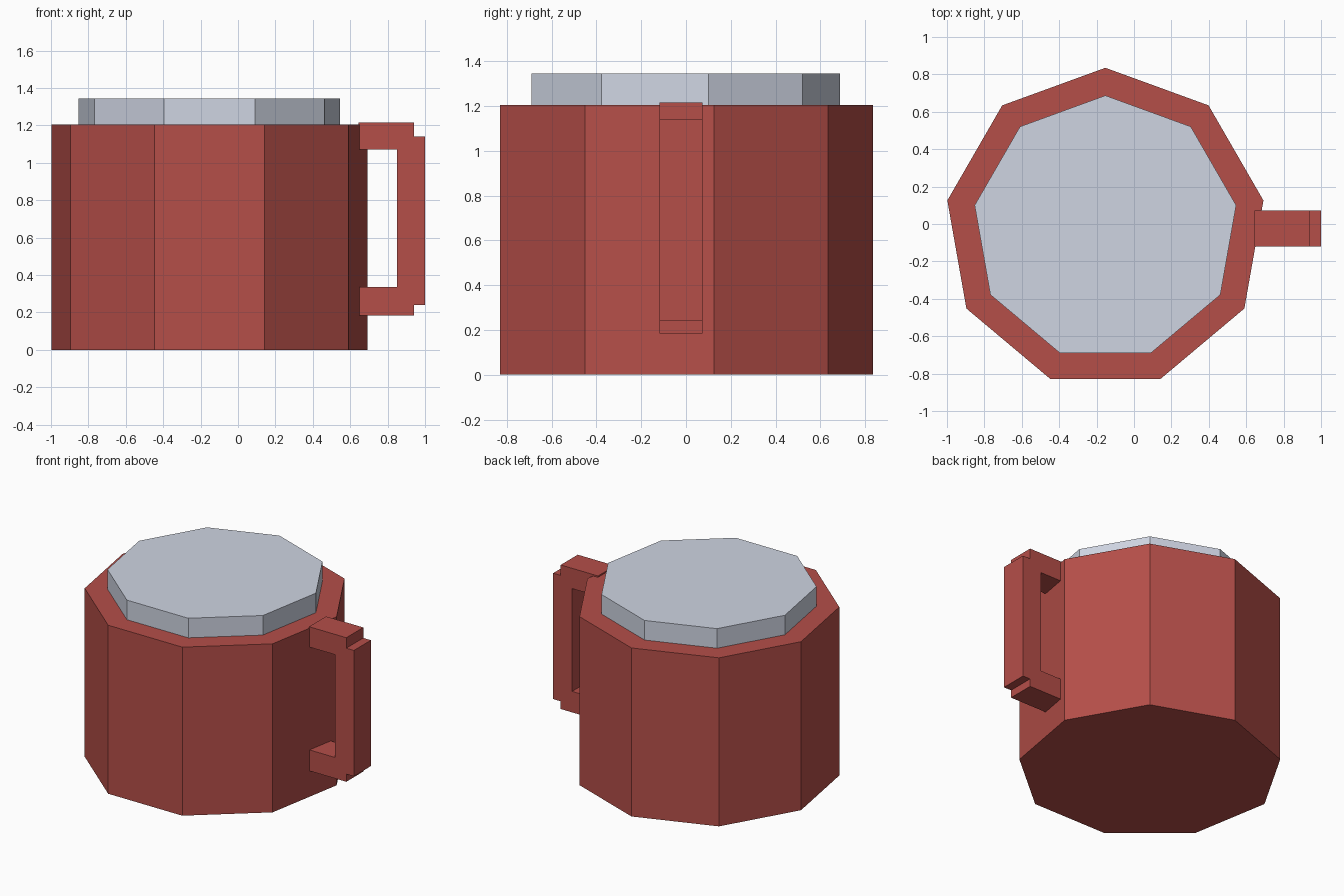
import bpy, bmesh, math

if "Cube" in bpy.data.objects:
    bpy.data.objects.remove(bpy.data.objects["Cube"])


def material(name, rgb):
    m = bpy.data.materials.new(name)
    m.diffuse_color = (*rgb, 1.0)
    m.use_nodes = True
    m.node_tree.nodes["Principled BSDF"].inputs["Base Color"].default_value = m.diffuse_color
    return m


RED = material("brick red", (0.46, 0.077, 0.066))
GREY = material("pale grey", (0.62, 0.66, 0.76))

CX, CY = -0.153, -0.023   # axis of the mug
SIDES = 9


def extrude(name, points, offset, mat):
    """Flat-faced solid: a closed outline swept along an offset."""
    bm = bmesh.new()
    face = bm.faces.new([bm.verts.new(p) for p in points])
    top = bmesh.ops.extrude_face_region(bm, geom=[face])["geom"]
    bmesh.ops.translate(bm, vec=offset,
                        verts=[v for v in top if isinstance(v, bmesh.types.BMVert)])
    bmesh.ops.recalc_face_normals(bm, faces=bm.faces)
    mesh = bpy.data.meshes.new(name)
    bm.to_mesh(mesh)
    bm.free()
    mesh.materials.append(mat)
    obj = bpy.data.objects.new(name, mesh)
    bpy.context.collection.objects.link(obj)
    return obj


def ring(radius, z):
    """Nine-sided outline with one corner pointing to the back."""
    angles = [math.pi / 2 + 2 * math.pi * i / SIDES for i in range(SIDES)]
    return [(CX + radius * math.cos(a), CY + radius * math.sin(a), z) for a in angles]


# Mug body and the raised top disc
extrude("mug_body", ring(0.858, 0.0), (0, 0, 1.205), RED)
extrude("mug_top", ring(0.71, 1.195), (0, 0, 0.15), GREY)

# C-shaped handle with stepped outer corners
profile = [(0.645, 1.215), (0.94, 1.215), (0.94, 1.14), (1.0, 1.14),
           (1.0, 0.24), (0.94, 0.24), (0.94, 0.185), (0.645, 0.185),
           (0.645, 0.335), (0.85, 0.335), (0.85, 1.07), (0.645, 1.07)]
HALF = 0.096
extrude("handle", [(x, CY - HALF, z) for x, z in profile], (0, 2 * HALF, 0), RED)
